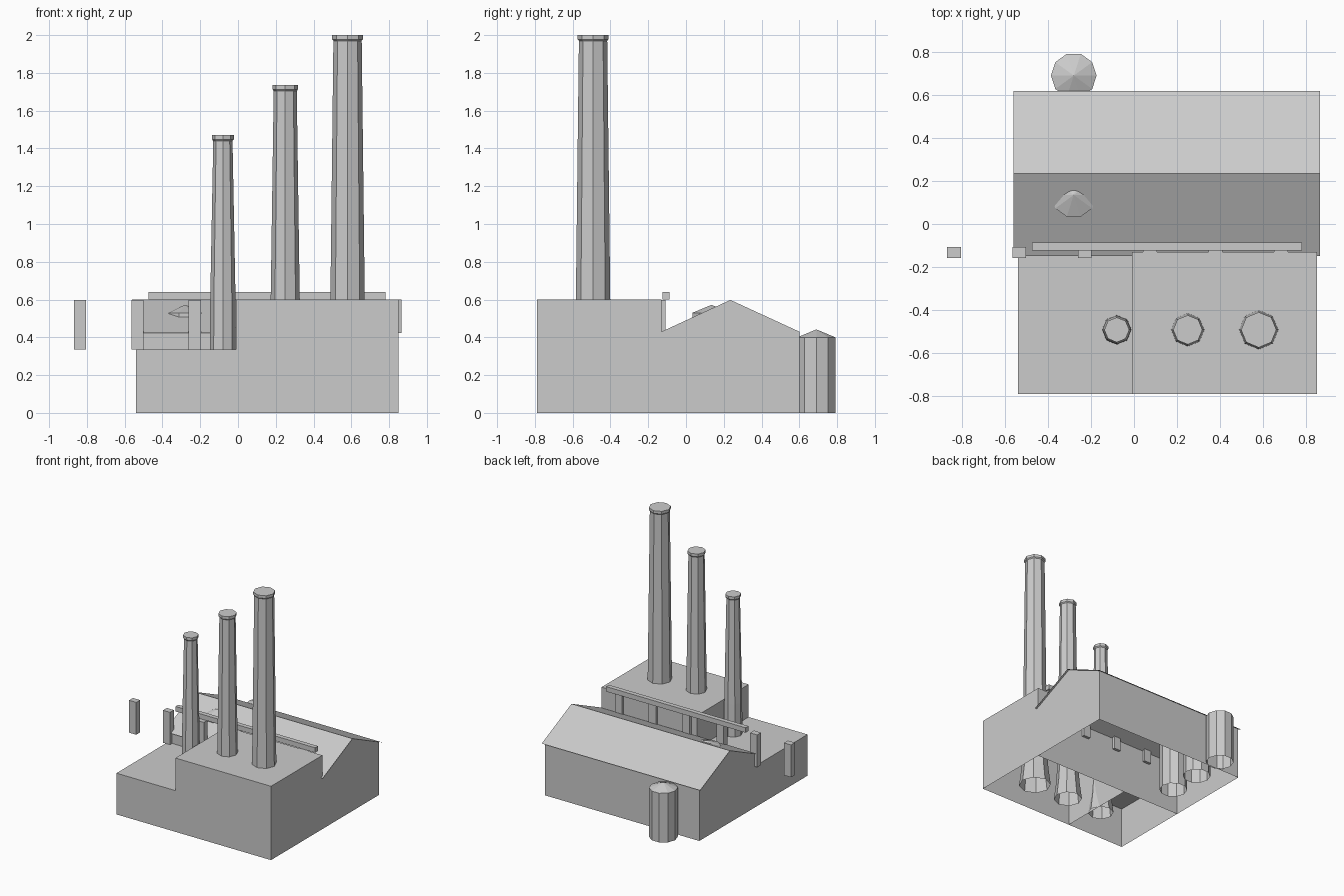
import bpy, math

if "Cube" in bpy.data.objects:
    bpy.data.objects.remove(bpy.data.objects["Cube"])

grey = bpy.data.materials.new("concrete grey")
grey.diffuse_color = (0.6, 0.6, 0.6, 1)
grey.use_nodes = True
grey.node_tree.nodes["Principled BSDF"].inputs["Base Color"].default_value = grey.diffuse_color


def add_mesh(name, verts, faces):
    mesh = bpy.data.meshes.new(name)
    mesh.from_pydata(verts, [], faces)
    mesh.materials.append(grey)
    obj = bpy.data.objects.new(name, mesh)
    bpy.context.collection.objects.link(obj)
    return obj


def box(name, x0, x1, y0, y1, z0, z1, floor=True):
    verts = [(x, y, z) for z in (z0, z1) for x, y in ((x0, y0), (x1, y0), (x1, y1), (x0, y1))]
    faces = [(i, (i + 1) % 4, (i + 1) % 4 + 4, i + 4) for i in range(4)] + [(4, 5, 6, 7)]
    if floor:
        faces.append((3, 2, 1, 0))
    return add_mesh(name, verts, faces)


def lathe(name, x, y, sides, profile, apex=None):
    """Open-bottomed faceted column from (radius, height) rings, closed by a flat cap or a cone."""
    verts = [(x + r * math.cos(2 * math.pi * i / sides), y + r * math.sin(2 * math.pi * i / sides), z)
             for r, z in profile for i in range(sides)]
    faces = [(k * sides + i, k * sides + (i + 1) % sides,
              (k + 1) * sides + (i + 1) % sides, (k + 1) * sides + i)
             for k in range(len(profile) - 1) for i in range(sides)]
    top = (len(profile) - 1) * sides
    if apex is None:
        faces.append(tuple(range(top, top + sides)))
    else:
        verts.append((x, y, apex))
        faces += [(top + i, top + (i + 1) % sides, len(verts) - 1) for i in range(sides)]
    return add_mesh(name, verts, faces)


# Flat-roofed halls, open underneath
box("tall_hall", -0.01, 0.85, -0.79, -0.13, 0, 0.6, floor=False)
box("low_hall", -0.54, -0.01, -0.79, -0.13, 0, 0.335, floor=False)

# Gabled hall walls
gable = [(-0.13, 0), (0.6, 0), (0.6, 0.43), (0.235, 0.598), (-0.13, 0.43)]
verts = [(x, y, z) for x in (-0.54, 0.85) for y, z in gable]
add_mesh("gabled_hall", verts, [(4, 3, 2, 1, 0), (5, 6, 7, 8, 9), (1, 2, 7, 6), (0, 5, 9, 4)])

# Thin overhanging roof sheet
eaves = [(-0.148, 0.423), (0.235, 0.6), (0.618, 0.423)]
verts = [(x, y, z) for x in (-0.56, 0.865) for y, z in eaves]
add_mesh("roof", verts, [(0, 3, 4, 1), (1, 4, 5, 2)])

# Chimneys: flared foot, tapering shaft, small lip
for x, r, h in ((-0.08, 0.058, 1.47), (0.25, 0.068, 1.735), (0.58, 0.082, 2.0)):
    lathe("chimney", x, -0.492, 8,
          [(r + 0.04, 0), (r + 0.022, 0.15), (r + 0.011, 0.33), (r + 0.009, 0.6),
           (r - 0.007, h - 0.03), (r, h - 0.022), (r, h)])

# Row of tanks with conical tops, stepping up towards the front
for y, rim in ((0.69, 0.4), (0.413, 0.465), (0.135, 0.53)):
    lathe("tank", -0.28, y, 10, [(0.106, 0), (0.106, rim)], apex=rim + 0.042)

# Elevated beam and its row of posts
box("beam", -0.475, 0.78, -0.124, -0.087, 0.6, 0.64)
for i in range(6):
    x = -0.837 + 0.304 * i
    box("post", x - 0.032, x + 0.032, -0.158, -0.108, 0.335, 0.598)
